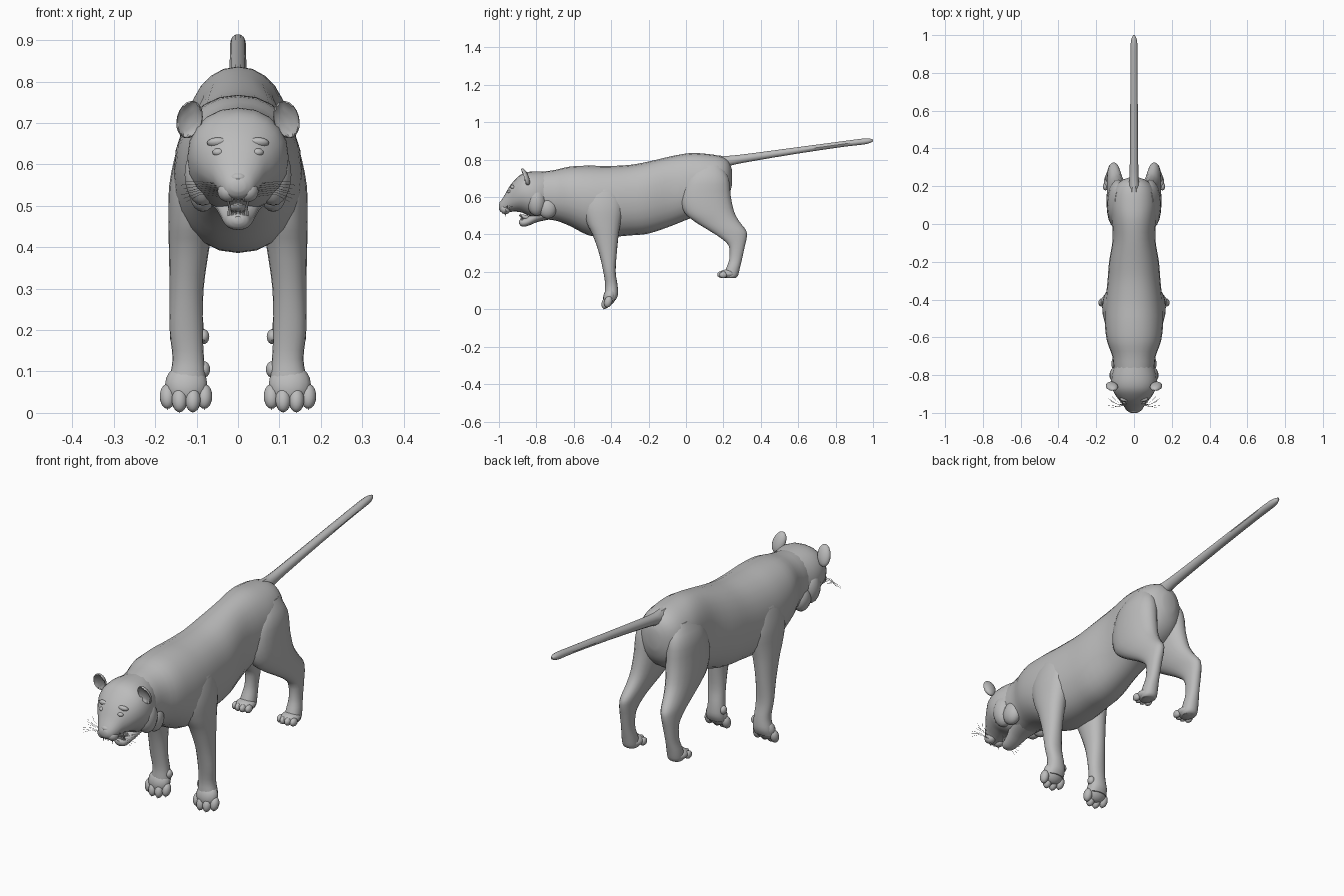
import bpy, bmesh, math
from mathutils import Vector, Matrix

if "Cube" in bpy.data.objects:
    bpy.data.objects.remove(bpy.data.objects["Cube"])

GREY = bpy.data.materials.new("plain grey")
GREY.diffuse_color = (0.5, 0.5, 0.5, 1)
GREY.use_nodes = True
GREY.node_tree.nodes["Principled BSDF"].inputs["Base Color"].default_value = GREY.diffuse_color


def finish(name, bm, mirror=False, angle=40):
    """Turn a bmesh into a smooth object, optionally mirrored across x."""
    bmesh.ops.recalc_face_normals(bm, faces=bm.faces)
    me = bpy.data.meshes.new(name)
    bm.to_mesh(me)
    bm.free()
    for p in me.polygons:
        p.use_smooth = True
    me.set_sharp_from_angle(angle=math.radians(angle))
    me.materials.append(GREY)
    ob = bpy.data.objects.new(name, me)
    bpy.context.collection.objects.link(ob)
    if mirror:
        ob.modifiers.new("mirror", 'MIRROR')
    return ob


def spline(rows, steps):
    """Catmull-Rom interpolation of the section rows."""
    out = []
    for i in range(len(rows) - 1):
        a, b = rows[max(i - 1, 0)], rows[i]
        c, d = rows[i + 1], rows[min(i + 2, len(rows) - 1)]
        for s in range(steps):
            t = s / steps
            out.append([0.5 * (2 * q + (r - p) * t + (2 * p - 5 * q + 4 * r - w) * t * t
                               + (3 * q - p - 3 * r + w) * t ** 3)
                        for p, q, r, w in zip(a, b, c, d)])
    return out + [list(rows[-1])]


def loft(name, rows, axis, mirror=False, sides=20, steps=3, power=0.92):
    """Rows are (position, low, high, x centre, x radius) along y or z."""
    bm = bmesh.new()
    rings = []
    for pos, lo, hi, xc, rx in spline(rows, steps):
        ring = []
        for k in range(sides):
            a = 2 * math.pi * k / sides
            c, s = (math.copysign(abs(f) ** power, f) for f in (math.cos(a), math.sin(a)))
            x, v = xc + rx * c, (lo + hi) / 2 + (hi - lo) / 2 * s
            ring.append(bm.verts.new((x, pos, v) if axis == 'y' else (x, v, pos)))
        rings.append(ring)
    for a, b in zip(rings, rings[1:]):
        for k in range(sides):
            j = (k + 1) % sides
            bm.faces.new((a[k], a[j], b[j], b[k]))
    bm.faces.new(rings[0])
    bm.faces.new(rings[-1])
    return finish(name, bm, mirror)


def blob(bm, loc, size, tilt=0, seg=14):
    """Ellipsoid tilted about x."""
    m = Matrix.Translation(loc) @ Matrix.Rotation(tilt, 4, 'X') @ Matrix.Diagonal((*size, 1))
    return bmesh.ops.create_uvsphere(bm, u_segments=seg, v_segments=10, radius=1, matrix=m)


def spike(bm, base, tip, r):
    """Pointed cone for claws and teeth."""
    base, tip = Vector(base), Vector(tip)
    d = tip - base
    m = Matrix.Translation((base + tip) / 2) @ d.to_track_quat('Z', 'Y').to_matrix().to_4x4()
    bmesh.ops.create_cone(bm, cap_ends=True, segments=8, radius1=r, radius2=0.0005,
                          depth=d.length, matrix=m)


# Trunk from neck to rump
loft("body", [
    (-.86, .53, .715, 0, .08), (-.78, .485, .733, 0, .105), (-.70, .475, .745, 0, .115),
    (-.62, .445, .763, 0, .143), (-.52, .395, .768, 0, .155), (-.42, .386, .766, 0, .152),
    (-.30, .395, .772, 0, .140), (-.20, .405, .790, 0, .132), (-.08, .445, .818, 0, .113),
    (.02, .485, .835, 0, .118), (.10, .51, .832, 0, .124), (.18, .55, .820, 0, .110),
    (.225, .60, .795, 0, .075), (.245, .66, .75, 0, .03)], 'y', sides=24)

# Tail, straight and nearly even in thickness
loft("tail", [
    (.16, .735, .825, 0, .035), (.23, .765, .822, 0, .025), (.35, .790, .835, 0, .022),
    (.60, .832, .868, 0, .020), (.85, .869, .901, 0, .019), (.95, .880, .914, 0, .018),
    (.985, .889, .913, 0, .012), (1.0, .898, .908, 0, .004)], 'y', sides=10, steps=2, power=1)

# Skull and upper jaw
loft("head", [
    (-1.0, .535, .560, 0, .016), (-.99, .520, .578, 0, .034), (-.97, .515, .610, 0, .050),
    (-.945, .520, .655, 0, .068), (-.915, .522, .692, 0, .092), (-.88, .518, .722, 0, .112),
    (-.84, .500, .735, 0, .122), (-.79, .485, .737, 0, .118), (-.73, .49, .735, 0, .095)], 'y')

# Open lower jaw
loft("lower_jaw", [
    (-.892, .458, .474, 0, .012), (-.882, .445, .482, 0, .026), (-.86, .442, .488, 0, .034),
    (-.83, .452, .505, 0, .042), (-.79, .468, .54, 0, .055), (-.73, .48, .56, 0, .07)],
    'y', sides=16)

# Cheek ruff, nose, eyes and muzzle pads
bm = bmesh.new()
blob(bm, (.085, -.80, .575), (.045, .05, .075))
blob(bm, (.085, -.74, .54), (.035, .05, .055))
finish("cheek_ruff", bm, True)
bm = bmesh.new()
blob(bm, (.024, -.965, .535), (.026, .028, .026))
finish("muzzle_pad", bm, True)
bm = bmesh.new()
blob(bm, (0, -.983, .567), (.022, .015, .013))
finish("nose", bm)
bm = bmesh.new()
blob(bm, (.047, -.942, .629), (.015, .012, .010))
finish("eye", bm, True)
bm = bmesh.new()
blob(bm, (.048, -.925, .652), (.027, .016, .012), -.5)
finish("brow", bm, True)

# Cupped round ears
bm = bmesh.new()
ear = blob(bm, (0, 0, 0), (1, 1, 1), seg=20)
for v in ear["verts"]:
    if v.co.y < 0 and math.hypot(v.co.x, v.co.z) < .85:
        v.co.y = .35 - .5 * math.hypot(v.co.x, v.co.z)
    v.co = Matrix.Rotation(-.25, 3, 'Y') @ Vector((v.co.x * .031, v.co.y * .02, v.co.z * .046))
    v.co += Vector((.117, -.86 - v.co.z * .35, .708))
finish("ear", bm, True)

# Teeth and tongue
bm = bmesh.new()
spike(bm, (.024, -.968, .525), (.023, -.965, .493), .006)
spike(bm, (.020, -.876, .478), (.021, -.884, .512), .006)
for x in (.005, .013):
    spike(bm, (x, -.98, .522), (x, -.98, .509), .004)
    spike(bm, (x, -.882, .475), (x, -.884, .488), .004)
finish("teeth", bm, True)
bm = bmesh.new()
blob(bm, (0, -.855, .491), (.022, .04, .012), -.3)
finish("tongue", bm)

# Legs
loft("front_leg", [
    (.70, -.48, -.38, .085, .03), (.64, -.535, -.35, .098, .048), (.55, -.555, -.335, .108, .058),
    (.46, -.53, -.35, .114, .054), (.40, -.50, -.36, .118, .049), (.30, -.465, -.37, .124, .041),
    (.20, -.442, -.376, .125, .040), (.13, -.432, -.366, .120, .038),
    (.08, -.435, -.363, .122, .045), (.05, -.43, -.375, .124, .045)], 'z', True)
loft("hind_leg", [
    (.77, .06, .19, .065, .035), (.70, .00, .228, .078, .057), (.60, -.03, .240, .083, .061),
    (.52, -.01, .258, .090, .056), (.47, .045, .285, .097, .047), (.42, .125, .322, .105, .038),
    (.385, .18, .325, .109, .033), (.34, .228, .315, .112, .029), (.27, .232, .300, .115, .027),
    (.22, .215, .288, .117, .033), (.18, .20, .278, .117, .035), (.168, .21, .265, .117, .028)],
    'z', True)


def paw(name, centre, size, tilt, toes, toe_size, claw):
    """Paw pad with four toes, each with a claw, plus the underside pad."""
    bm = bmesh.new()
    blob(bm, centre, size, tilt)
    for k, (dx, dy, dz) in enumerate(toes):
        p = Vector(centre) + Vector((dx, dy, dz))
        blob(bm, p, toe_size, tilt)
        spike(bm, p + claw * .7, p + claw * 1.3, .005)
    return finish(name, bm, True)


paw("front_paw", (.125, -.408, .068), (.052, .034, .05), -.3,
    [(-.044, -.008, -.028), (-.016, -.022, -.036), (.016, -.022, -.036), (.045, -.008, -.028)],
    (.019, .021, .031), Vector((0, -.008, -.025)))
paw("hind_paw", (.117, .225, .190), (.043, .048, .024), 0,
    [(-.034, -.026, -.006), (-.012, -.036, -.004), (.012, -.036, -.004), (.034, -.026, -.006)],
    (.014, .021, .018), Vector((0, -.016, -.008)))

# Dewclaw bump inside the front wrist
bm = bmesh.new()
blob(bm, (.082, -.395, .105), (.015, .018, .02))
finish("dewclaw", bm, True)

# Whiskers on both sides
cu = bpy.data.curves.new("whiskers", 'CURVE')
cu.dimensions = '3D'
cu.bevel_depth = .0006
cu.bevel_resolution = 0
for side in (-1, 1):
    for k in range(7):
        s = cu.splines.new('POLY')
        s.points.add(2)
        z, y = .522 + .005 * k, -.955 - .004 * (k % 3)
        pts = [(.04, y, z), (.09, y + .004 * k - .01, z + .006),
               (.125 + .006 * (k % 3), y + .012 * k - .02, z - .012 + .003 * k)]
        for p, (px, py, pz) in zip(s.points, pts):
            p.co = (side * px, py, pz, 1)
cu.materials.append(GREY)
bpy.context.collection.objects.link(bpy.data.objects.new("whiskers", cu))
